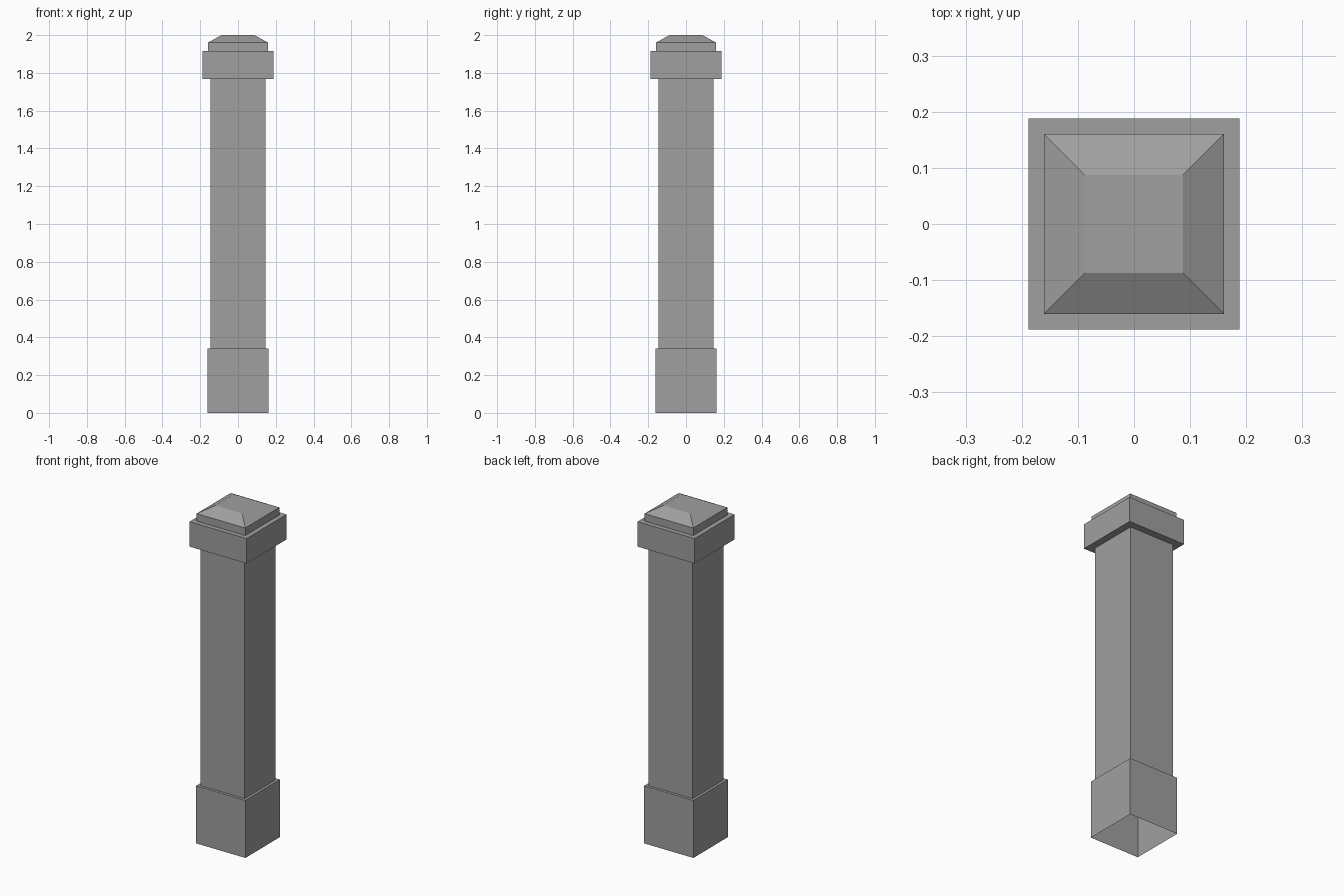
import bpy
import bmesh

cube = bpy.data.objects.get("Cube")
if cube:
    bpy.data.objects.remove(cube, do_unlink=True)

# Stone material
stone = bpy.data.materials.new("grey_stone")
stone.use_nodes = True
colour = (0.35, 0.35, 0.35, 1)
stone.diffuse_color = colour
stone.node_tree.nodes["Principled BSDF"].inputs["Base Color"].default_value = colour


def square_stack(name, profile, cap=False):
    """Join square rings of (half width, height) from bottom to top."""
    bm = bmesh.new()
    corners = ((-1, -1), (1, -1), (1, 1), (-1, 1))
    rings = [[bm.verts.new((sx * h, sy * h, z)) for sx, sy in corners]
             for h, z in profile]
    for low, high in zip(rings, rings[1:]):
        for i in range(4):
            j = (i + 1) % 4
            bm.faces.new((low[i], low[j], high[j], high[i]))
    if cap:
        bm.faces.new(rings[-1])
    mesh = bpy.data.meshes.new(name)
    bm.to_mesh(mesh)
    bm.free()
    mesh.materials.append(stone)
    obj = bpy.data.objects.new(name, mesh)
    bpy.context.collection.objects.link(obj)
    return obj


BASE, SHAFT, COLLAR, CAP, TIP = 0.162, 0.146, 0.188, 0.16, 0.0875
BASE_TOP, COLLAR_LOW, COLLAR_TOP, CAP_EDGE = 0.342, 1.767, 1.915, 1.96

# Hollow base, open underneath, with a narrow ledge
square_stack("base", [(BASE, 0), (BASE, BASE_TOP), (SHAFT, BASE_TOP)])
# Plain shaft
square_stack("shaft", [(SHAFT, BASE_TOP), (SHAFT, COLLAR_LOW)])
# Overhanging collar
square_stack("collar", [(SHAFT, COLLAR_LOW), (COLLAR, COLLAR_LOW),
                        (COLLAR, COLLAR_TOP), (CAP, COLLAR_TOP)])
# Cap with sloped sides and a flat top
square_stack("cap", [(CAP, COLLAR_TOP), (CAP, CAP_EDGE), (TIP, 2)], cap=True)
